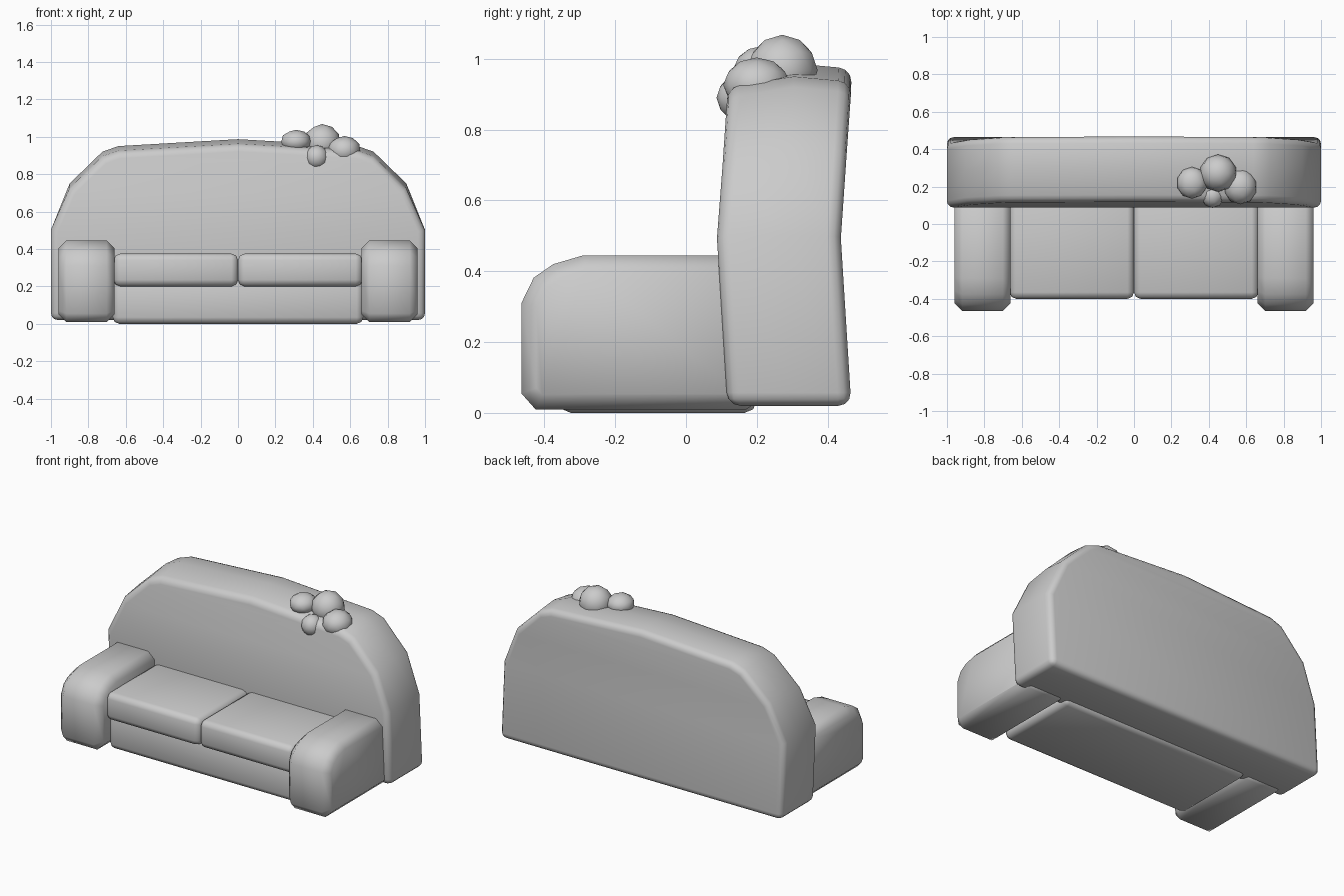
import bpy, bmesh

if "Cube" in bpy.data.objects:
    bpy.data.objects.remove(bpy.data.objects["Cube"])


def make(name, bm, bevel=0, segments=1, angle=0.9, bend=None):
    """Turn a bmesh into a smooth object, with its rims bevelled."""
    bmesh.ops.recalc_face_normals(bm, faces=bm.faces)
    if bevel:
        edges = [e for e in bm.edges if e.calc_face_angle(0) > angle]
        bmesh.ops.bevel(bm, geom=edges, offset=bevel, segments=segments,
                        profile=0.5, affect='EDGES', clamp_overlap=True)
    mesh = bpy.data.meshes.new(name)
    bm.to_mesh(mesh)
    bm.free()
    for p in mesh.polygons:
        p.use_smooth = True
    ob = bpy.data.objects.new(name, mesh)
    bpy.context.collection.objects.link(ob)
    return ob


def box(name, lo, hi, bevel, segments):
    bm = bmesh.new()
    bmesh.ops.create_cube(bm, size=1)
    for v in bm.verts:
        v.co = [(a + b) / 2 + c * (b - a) for a, b, c in zip(lo, hi, v.co)]
    return make(name, bm, bevel, segments)


# Backrest: arched outline in horizontal rows, slightly bent at mid height
rows = [(1.0, 0.02, 0.03), (1.0, 0.5, 0.0), (0.9, 0.75, 0.018),
        (0.725, 0.92, 0.029), (0.64, 0.95, 0.03)]
bm = bmesh.new()
layers = []
for y, drop in ((0.087, 0.03), (0.275, 0.0), (0.437, 0.015)):
    left, right = [], []
    for w, z, shift in rows:
        d = drop if z > 0.6 else 0
        left.append(bm.verts.new((-w, y + shift, z - d)))
        right.append(bm.verts.new((w, y + shift, z - d)))
    top = bm.verts.new((0, y + 0.032, 0.987 - drop))
    layers.append((left, right, top))
for left, right, top in (layers[0], layers[2]):
    for i in range(len(rows) - 1):
        bm.faces.new((left[i], right[i], right[i + 1], left[i + 1]))
    bm.faces.new((left[-1], right[-1], top))
loops = [l + [t] + r[::-1] for l, r, t in layers]
for a, b in zip(loops, loops[1:]):
    for i in range(len(a)):
        j = (i + 1) % len(a)
        bm.faces.new((a[i], a[j], b[j], b[i]))
make("backrest", bm, 0.075, 3)

# Arms: side profile extruded across, with chamfered rims
profile = [(-0.465, 0.055), (-0.425, 0.01), (0.17, 0.01), (0.2, 0.03),
           (0.2, 0.445), (-0.29, 0.445), (-0.375, 0.42),
           (-0.43, 0.382), (-0.465, 0.31)]
for side, name in ((-1, "left_arm"), (1, "right_arm")):
    bm = bmesh.new()
    inner = [bm.verts.new((side * 0.66, y, z)) for y, z in profile]
    face = bm.faces.new(inner)
    ext = bmesh.ops.extrude_face_region(bm, geom=[face])
    for v in ext["geom"]:
        if isinstance(v, bmesh.types.BMVert):
            v.co.x = side * 0.96
    bmesh.ops.recalc_face_normals(bm, faces=bm.faces)
    make(name, bm, 0.042, 1, 1.2)

# Seat base and two cushions
box("seat_base", (-0.67, -0.36, 0.0), (0.67, 0.2, 0.24), 0.035, 2)
box("left_cushion", (-0.665, -0.4, 0.2), (0, 0.2, 0.375), 0.035, 2)
box("right_cushion", (0, -0.4, 0.2), (0.665, 0.2, 0.375), 0.035, 2)

# Cluster of balls on the top edge
balls = [((0.31, 0.22, 0.975), (0.082, 0.085, 0.062)),
         ((0.45, 0.272, 0.968), (0.1, 0.1, 0.1)),
         ((0.568, 0.2, 0.926), (0.09, 0.095, 0.078)),
         ((0.42, 0.152, 0.89), (0.064, 0.066, 0.066))]
for n, (c, r) in enumerate(balls):
    bm = bmesh.new()
    bmesh.ops.create_icosphere(bm, subdivisions=2, radius=1)
    for v in bm.verts:
        v.co = [a + b * k for a, b, k in zip(c, r, v.co)]
    make(f"ball_{n + 1}", bm)
